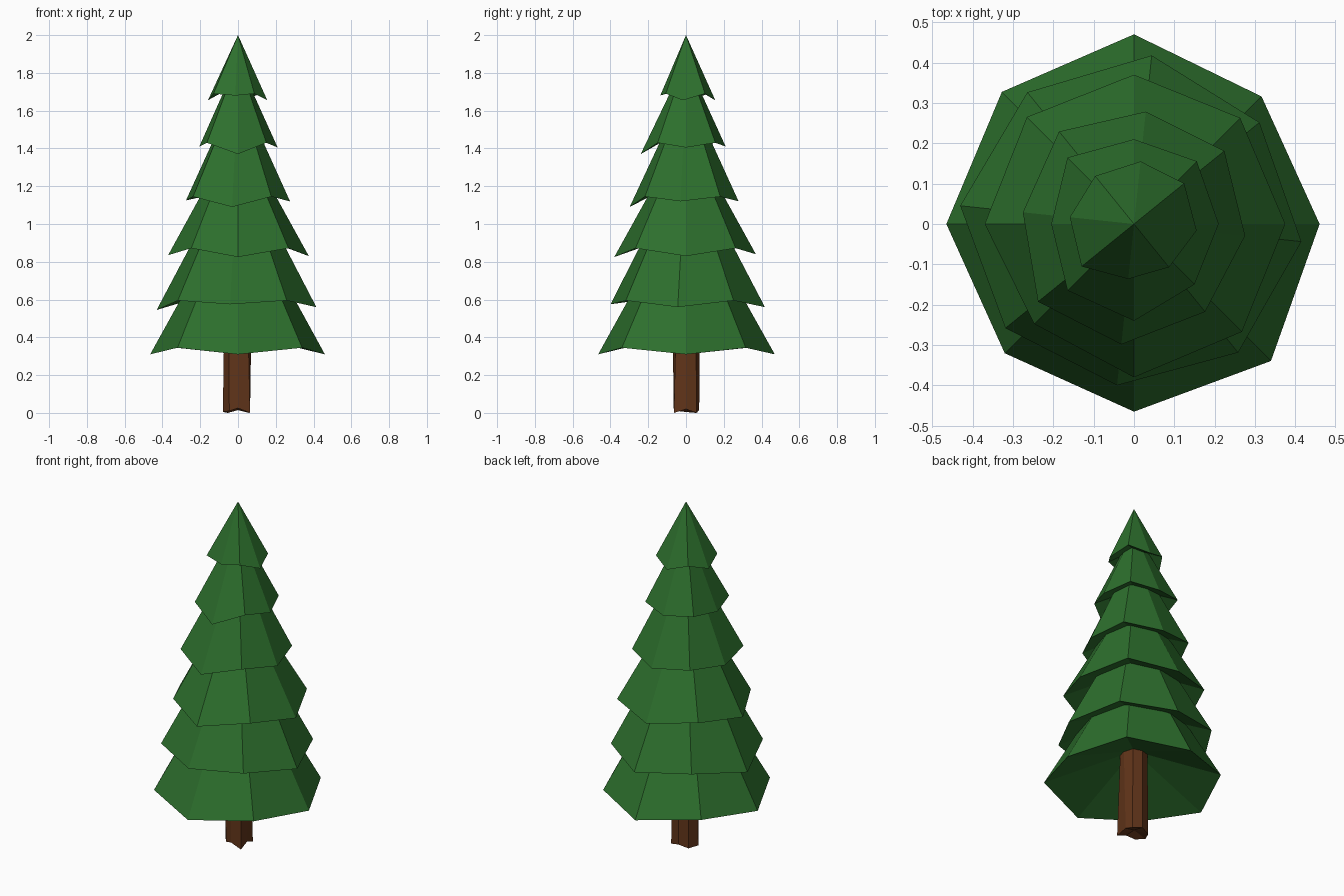
import bpy, bmesh
from math import cos, sin, radians

if "Cube" in bpy.data.objects:
    bpy.data.objects.remove(bpy.data.objects["Cube"])


def material(name, color):
    mat = bpy.data.materials.new(name)
    mat.diffuse_color = (*color, 1)
    mat.use_nodes = True
    mat.node_tree.nodes["Principled BSDF"].inputs["Base Color"].default_value = mat.diffuse_color
    return mat


def ring(bm, radii, heights, turn=0):
    return [bm.verts.new((r * cos(radians(turn + 45 * i)), r * sin(radians(turn + 45 * i)), z))
            for i, (r, z) in enumerate(zip(radii, heights))]


def fan(bm, loop, tip):
    tip = bm.verts.new((0, 0, tip))
    for i in range(8):
        bm.faces.new((loop[i], loop[(i + 1) % 8], tip))


def finish(bm, name, mat):
    bmesh.ops.recalc_face_normals(bm, faces=bm.faces)
    mesh = bpy.data.meshes.new(name)
    bm.to_mesh(mesh)
    bm.free()
    mesh.materials.append(mat)
    bpy.context.collection.objects.link(bpy.data.objects.new(name, mesh))


green = material("needles", (0.026, 0.16, 0.026))
brown = material("bark", (0.12, 0.035, 0.01))

# Branch tiers: turn, corner radii, heights of the four drooping corners, other corners, apex
tiers = [
    (0, (.46, .447, .47, .463, .465, .453, .465, .48), (.31, .31, .31, .31), .345, 1.15),
    (-6, (.417, .40, .42, .42, .433, .41, .402, .41), (.56, .56, .545, .575), .595, 1.36),
    (0, (.375, .372, .37, .375, .37, .35, .38, .378), (.83, .84, .835, .825), .872, 1.51),
    (-6, (.277, .288, .28, .295, .277, .306, .30, .28), (1.12, 1.12, 1.125, 1.09), 1.145, 1.73),
    (0, (.21, .22, .21, .233, .205, .233, .24, .212), (1.405, 1.41, 1.41, 1.37), 1.43, 1.87),
    (-6, (.156, .16, .156, .153, .16, .167, .137, .138), (1.655, 1.655, 1.655, 1.68), 1.69, 2.0),
]
for n, (turn, radii, low, high, apex) in enumerate(tiers, 1):
    bm = bmesh.new()
    heights = [low[i // 2] if i % 2 == 0 else high for i in range(8)]
    rim = ring(bm, radii, heights, turn)
    fan(bm, rim, apex)
    # hollow underside
    fan(bm, rim, high + 0.37 * radii[0])
    finish(bm, f"branch_tier_{n}", green)

# Trunk with a notched foot
bm = bmesh.new()
foot = ring(bm, (.058, .08, .07, .075, .08, .065, .065, .09),
            (.02, 0, .015, 0, .005, .01, .025, 0))
top = ring(bm, [.072] * 8, [.55] * 8)
for i in range(8):
    j = (i + 1) % 8
    bm.faces.new((foot[i], foot[j], top[j], top[i]))
fan(bm, foot, .03)
bm.faces.new(top)
finish(bm, "trunk", brown)
